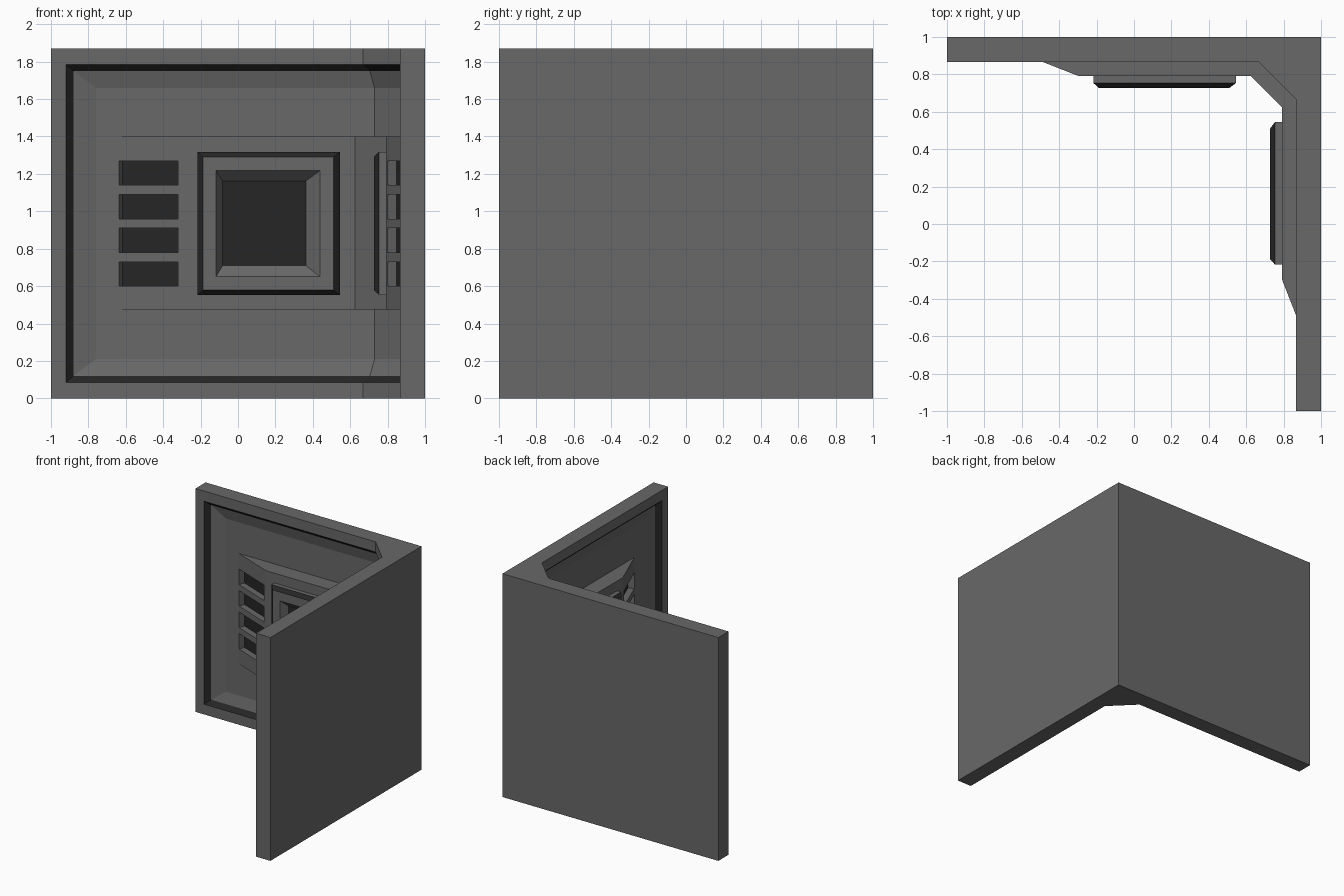
import bpy, bmesh
from mathutils import Vector

if "Cube" in bpy.data.objects:
    bpy.data.objects.remove(bpy.data.objects["Cube"])


def material(name, v):
    m = bpy.data.materials.new(name)
    m.diffuse_color = (v, v, v, 1)
    m.use_nodes = True
    m.node_tree.nodes["Principled BSDF"].inputs["Base Color"].default_value = m.diffuse_color
    return m


MATS = [material("wall grey", 0.14), material("trim black", 0.019)]


def build(name, faces):
    """faces: list of (points, material). Adds the twin across the corner diagonal."""
    bm = bmesh.new()
    for pts, mat in faces:
        for twin in (False, True):
            ps = [(p[1], p[0], p[2]) for p in reversed(pts)] if twin else pts
            bm.faces.new([bm.verts.new(p) for p in ps]).material_index = mat
    bmesh.ops.remove_doubles(bm, verts=bm.verts, dist=0.0005)
    bmesh.ops.recalc_face_normals(bm, faces=bm.faces)
    me = bpy.data.meshes.new(name)
    bm.to_mesh(me)
    bm.free()
    for m in MATS:
        me.materials.append(m)
    ob = bpy.data.objects.new(name, me)
    bpy.context.collection.objects.link(ob)


def bridge(a, b, mat, closed=False):
    n = len(a)
    return [([a[i], a[(i + 1) % n], b[(i + 1) % n], b[i]], mat)
            for i in range(n if closed else n - 1)]


def up(plan, z):
    return [(x, y, z) for x, y in plan]


H = 1.87
faces = []

# Frame and recess: rings of (start x, depth y, chamfer x, bottom z, top z)
rings = []
for xs, y, xc, z0, z1 in ((-1, .866, .668, 0, H), (-.92, .866, .668, .085, 1.785),
                          (-.88, .902, .705, .12, 1.75), (-.76, .926, .73, .21, 1.66)):
    d = (xc + y) / 2
    plan = [(d, d), (xc, y), (xs, y)]
    rings.append(up(plan, z0) + up(plan[::-1], z1))
for i, mat in enumerate((0, 1, 0)):
    faces += bridge(rings[i], rings[i + 1], mat)

# Back, end and top/bottom of the wall
for z in (0, H):
    faces.append((up([(-1, 1), (-1, .866), (.668, .866), (.767, .767), (1, 1)], z), 0))
faces.append(([(-1, 1, 0), (1, 1, 0), (1, 1, H), (-1, 1, H)], 0))
faces.append(([(-1, 1, 0), (-1, .866, 0), (-1, .866, H), (-1, 1, H)], 0))

# Raised band with a sloped end
P0, P1 = .475, 1.40
zs = [P0, .60, .73, .78, .91, .96, 1.09, 1.14, 1.27, P1]
cols = [(x, .926 - (x + .64) * .136 / .346) for x in (-.64, -.637, -.32, -.294)]
back = [(-.64, .926), (.73, .926), (.828, .828)]
front = [(.625, .79), (.7075, .7075)]

# Recess floor around the band
faces.append(([(-.76, .926, .21), (-.64, .926, .21)] + [(-.64, .926, z) for z in zs]
              + [(-.64, .926, 1.66), (-.76, .926, 1.66)], 0))
for za, zb in ((.21, P0), (P1, 1.66)):
    faces += bridge(up(back, za), up(back, zb), 0)

# Band top, bottom and flat fronts
for z in (P0, P1):
    faces.append((up(cols + front + back[:0:-1], z), 0))
faces.append(([cols[3] + (z,) for z in zs] + [front[0] + (P1,), front[0] + (P0,)], 0))
faces += bridge(up(front, P0), up(front, P1), 0)

# Sloped end with four sunken vents
inward = Vector((.136, .346, 0)).normalized() * .05
for c in range(3):
    for r in range(len(zs) - 1):
        a, b = cols[c], cols[c + 1]
        q = [a + (zs[r],), b + (zs[r],), b + (zs[r + 1],), a + (zs[r + 1],)]
        if c == 1 and r % 2 == 1:
            deep = [tuple(Vector(p) + inward) for p in q]
            faces += bridge(q, deep, 0, True)
            faces.append((deep, 1))
        else:
            faces.append((q, 0))
build("corner_wall", faces)

# Square screens: rings of (x0, x1, z0, z1, y)
loops = []
for x0, x1, z0, z1, y in ((-.217, .545, .553, 1.318, .79), (-.217, .545, .553, 1.318, .754),
                          (-.188, .51, .578, 1.291, .727), (-.118, .438, .65, 1.217, .727),
                          (-.083, .364, .709, 1.163, .786)):
    loops.append([(x0, y, z0), (x1, y, z0), (x1, y, z1), (x0, y, z1)])
faces = [(loops[0], 0), (loops[-1], 1)]
for i, mat in enumerate((0, 1, 0, 0)):
    faces += bridge(loops[i], loops[i + 1], mat, True)
build("wall_screens", faces)
